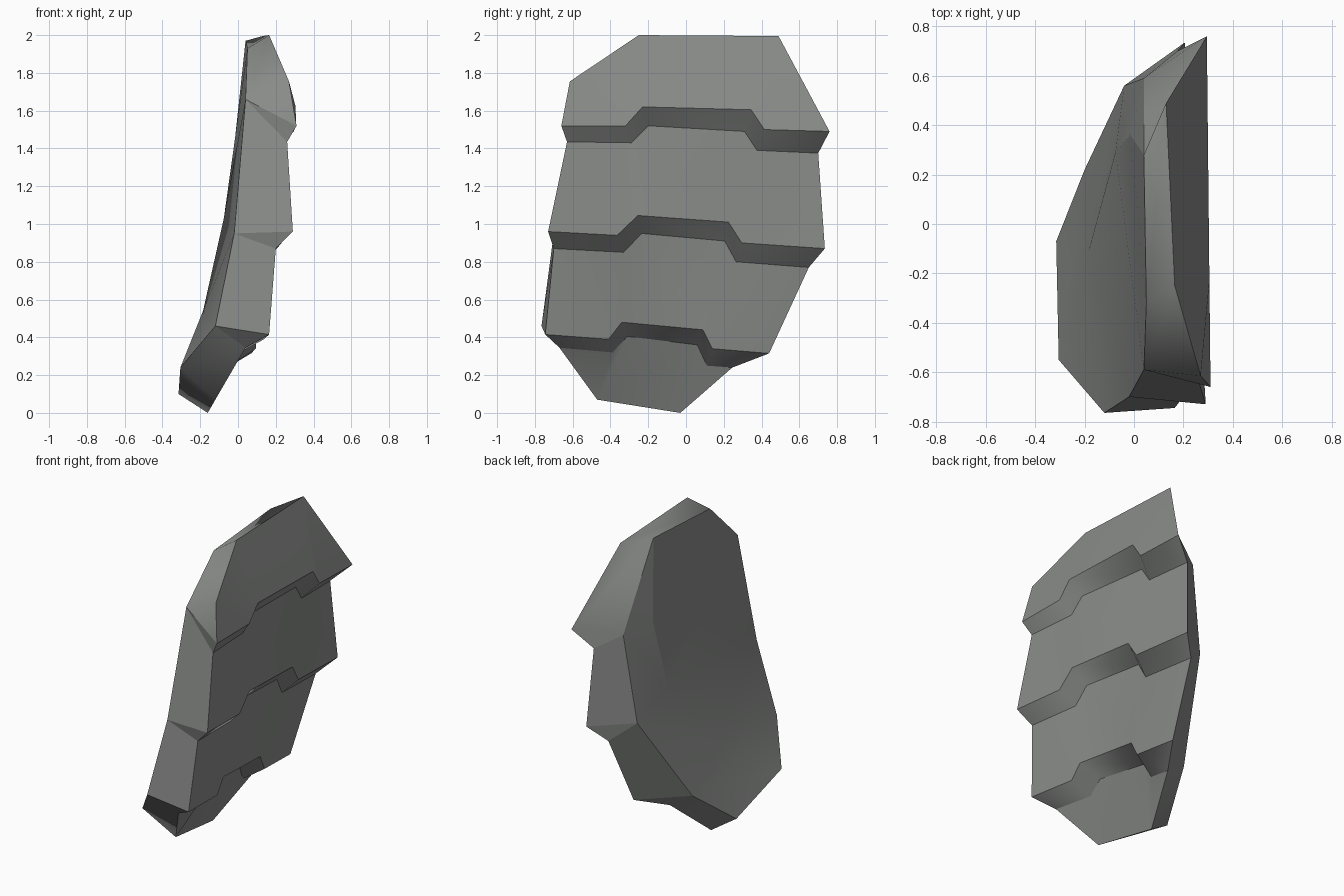
import bpy, bmesh

if "Cube" in bpy.data.objects:
    bpy.data.objects.remove(bpy.data.objects["Cube"])

mat = bpy.data.materials.new("worn_grey")
mat.diffuse_color = (0.25, 0.26, 0.25, 1)
mat.use_nodes = True
mat.node_tree.nodes["Principled BSDF"].inputs["Base Color"].default_value = mat.diffuse_color

bm = bmesh.new()
V = lambda x, y, z: bm.verts.new((x, y, z))
patch = bm.faces.layers.int.new("patch")


def add_face(verts, group):
    """Add a face; shading is smooth inside a group, sharp between groups."""
    face = bm.faces.new(verts)
    face[patch] = group
    face.smooth = True


def row(a, b, pts):
    """Stepped edge running front to back; x tapers with depth as a + b*y."""
    return [V(a + b * y, y, z) for y, z in pts]


# Stepped edges: lip of each plate, then the top of the plate tucked below it
rows = [
    row(.303, -.0105, [(-.66, 1.52), (-.32, 1.52), (-.23, 1.62), (.345, 1.605), (.415, 1.50), (.76, 1.49)]),
    row(.220, -.064, [(-.63, 1.435), (-.29, 1.43), (-.20, 1.52), (.31, 1.49), (.375, 1.39), (.70, 1.375)]),
    row(.248, -.058, [(-.73, .96), (-.365, .94), (-.255, 1.045), (.225, 1.01), (.295, .90), (.735, .87)]),
    row(.151, -.070, [(-.70, .87), (-.33, .85), (-.235, .95), (.205, .91), (.265, .80), (.65, .77)]),
    row(.105, -.080, [(-.745, .415), (-.41, .39), (-.34, .48), (.09, .44), (.14, .34), (.44, .315)]),
    row(-.03, -.104, [(-.67, .345), (-.39, .32), (-.31, .405), (.06, .36), (.11, .25), (.245, .24)]),
]

# Outer corners of the top and bottom plates
top_f, top_b, shoulder = V(.165, -.25, 2), V(.13, .49, 1.995), V(.27, -.615, 1.755)
low_f, low_b = V(-.12, -.47, .07), V(-.16, -.03, 0)

# Top plate
a = rows[0]
for face in ((top_f, shoulder, a[0], a[1], a[2]), (top_f, a[2], a[3], top_b), (top_b, a[3], a[4], a[5])):
    add_face(face, 20)

# Ledges and middle plates
for k, (upper, lower) in enumerate(zip(rows, rows[1:])):
    for i in range(5):
        add_face((upper[i], lower[i], lower[i + 1], upper[i + 1]), 21 + k)

# Bottom plate
a = rows[5]
for face in ((low_f, a[2], a[1], a[0]), (low_f, low_b, a[3], a[2]), (low_b, a[5], a[4], a[3])):
    add_face(face, 30)

# Inner rim, front side then rear side
t1, l1, l2 = V(.05, -.32, 1.93), V(.04, -.59, 1.66), V(-.02, -.70, .95)
l3, l4, base = V(-.12, -.765, .46), V(-.305, -.55, .24), V(-.315, -.07, .10)
t2, r1, r2, r3 = V(.04, .28, 1.97), V(.04, .59, 1.455), V(-.04, .56, .89), V(-.20, .22, .33)

# Side wall joining the plates to the inner rim
outer = [top_f, shoulder] + [r[0] for r in rows] + [low_f, low_b]
outer += [r[5] for r in reversed(rows)] + [top_b]
inner = [t1, l1, l1, l1, l2, l2, l3, l3, l4, base, r3, r3, r2, r2, r1, r1, t2]
groups = [0, 0, 1, 2, 3, 4, 5, 6, 6, 6, 7, 8, 9, 10, 11, 0, 0]
for i in range(len(outer)):
    j = (i + 1) % len(outer)
    face = [outer[i], outer[j], inner[j]]
    if inner[i] is not inner[j]:
        face.append(inner[i])
    add_face(face, groups[i])

# Faceted backing with one ridge
p1, p2, p3 = V(-.015, .36, 1.46), V(-.075, .29, 1.03), V(-.185, -.115, .54)
for face in ((t1, t2, p1, l1), (l1, p1, p2, l2), (l2, p2, p3, l3), (l3, p3, l4)):
    add_face(face, 40)
for face in ((t2, r1, p1), (r1, r2, p2, p1), (r2, r3, p3, p2), (r3, base, l4, p3)):
    add_face(face, 41)

# Sharp edges between groups, except the blended lower end of the ridge
bmesh.ops.recalc_face_normals(bm, faces=bm.faces[:])
for e in bm.edges:
    f, g = e.link_faces
    e.smooth = f[patch] == g[patch] or (p3 in e.verts)

mesh = bpy.data.meshes.new("layered_armor_plate")
bm.to_mesh(mesh)
bm.free()
mesh.materials.append(mat)
plate = bpy.data.objects.new("layered_armor_plate", mesh)
bpy.context.collection.objects.link(plate)
